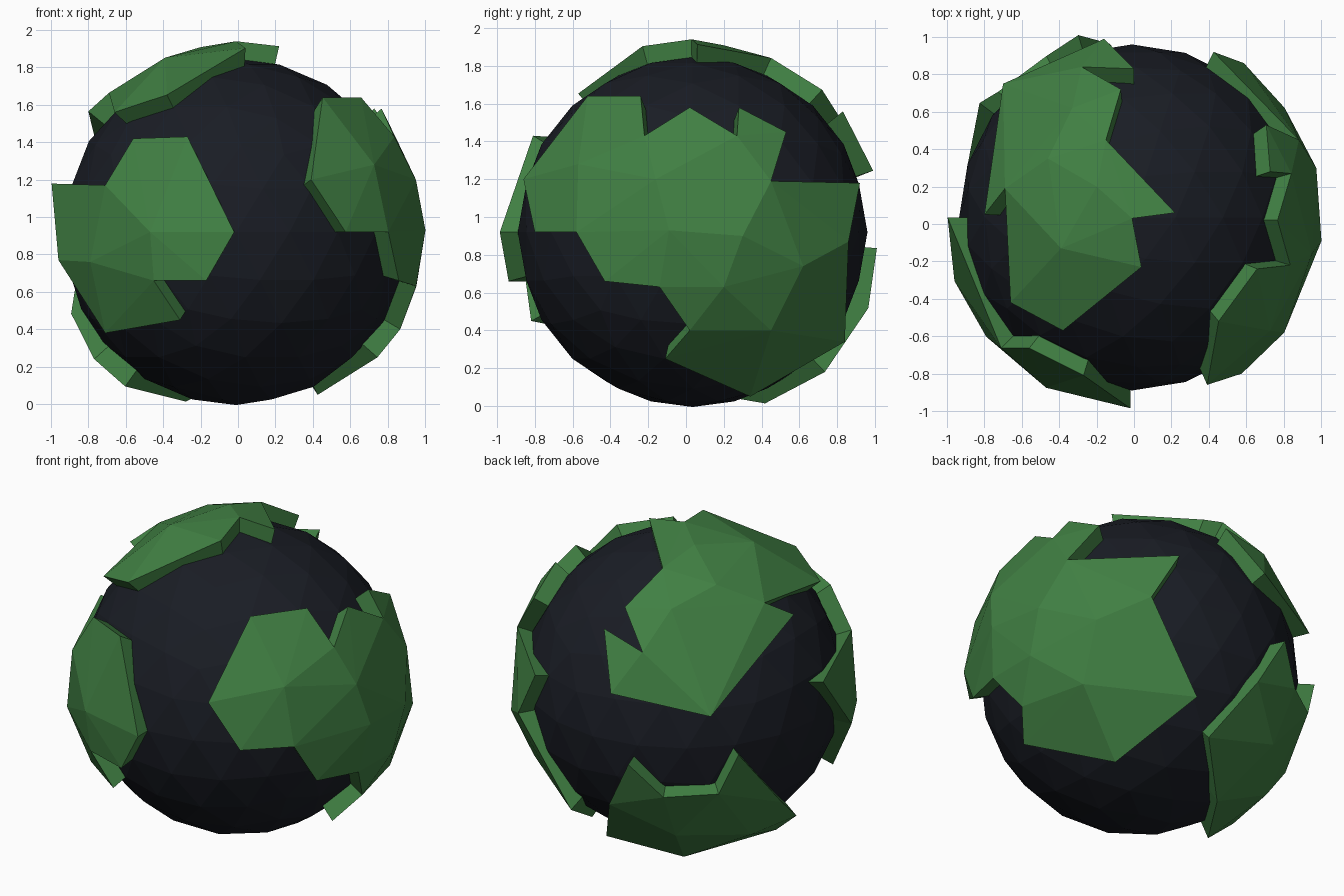
import bpy, bmesh, math
from mathutils import Vector
from mathutils.geometry import delaunay_2d_cdt

if "Cube" in bpy.data.objects:
    bpy.data.objects.remove(bpy.data.objects["Cube"])

CENTRE = Vector((-0.01, 0.035, 0.92))
OCEAN_R, LAND_R, INNER_R = 0.925, 1.02, 0.87


def material(name, colour):
    m = bpy.data.materials.new(name)
    m.diffuse_color = (*colour, 1)
    m.use_nodes = True
    m.node_tree.nodes["Principled BSDF"].inputs["Base Color"].default_value = m.diffuse_color
    return m


GREEN = material("land_green", (0.052, 0.215, 0.056))
DARK = material("ocean_dark", (0.010, 0.012, 0.018))


def finish(bm, name, mat):
    bmesh.ops.recalc_face_normals(bm, faces=bm.faces[:])
    me = bpy.data.meshes.new(name)
    bm.to_mesh(me)
    bm.free()
    me.materials.append(mat)
    ob = bpy.data.objects.new(name, me)
    ob.location = CENTRE
    bpy.context.collection.objects.link(ob)


def lift(axis, sign, p):
    """Direction on the land sphere seen at 2D point p in an axis view."""
    others = [i for i in range(3) if i != axis]
    d = Vector((0, 0, 0))
    for i, value in zip(others, p):
        d[i] = value - CENTRE[i]
    d[axis] = sign * math.sqrt(max(0, LAND_R ** 2 - d.length_squared))
    return d.normalized()


def land(name, outline, inner):
    """Raised plate: triangulated outline on the sphere with walls to the ocean."""
    dirs = outline + inner
    n = sum(dirs, Vector()).normalized()
    u = n.orthogonal().normalized()
    v = n.cross(u)
    flat = [Vector((d.dot(u), d.dot(v))) / (1 + d.dot(n)) for d in dirs]
    k = len(outline)
    loop = [(i, (i + 1) % k) for i in range(k)]
    tris = delaunay_2d_cdt(flat, loop, [list(range(k))], 1, 1e-5)
    bm = bmesh.new()
    top, low = [], []
    for q in tris[0]:
        s = 1 + q.length_squared
        d = (u * q.x + v * q.y) * (2 / s) + n * ((2 - s) / s)
        top.append(bm.verts.new(d * LAND_R))
        low.append(bm.verts.new(d * INNER_R))
    edges = {}
    for f in tris[2]:
        bm.faces.new([top[i] for i in f])
        bm.faces.new([low[i] for i in reversed(f)])
        for a, b in zip(f, list(f[1:]) + [f[0]]):
            edges.setdefault(frozenset((a, b)), []).append((a, b))
    for uses in edges.values():
        if len(uses) == 1:
            a, b = uses[0]
            bm.faces.new([top[b], top[a], low[a], low[b]])
    finish(bm, name, GREEN)


def land_from_view(name, axis, sign, outline, inner):
    land(name, [lift(axis, sign, p) for p in outline], [lift(axis, sign, p) for p in inner])


# ocean ball
bm = bmesh.new()
bmesh.ops.create_icosphere(bm, subdivisions=3, radius=OCEAN_R)
finish(bm, "ocean", DARK)

# right continent, (y, z) outline
land_from_view("right_continent", 0, 1,
    [(-.52, 1.64), (-.24, 1.64), (-.22, 1.43), (.02, 1.58), (.27, 1.43), (.28, 1.58),
     (.53, 1.45), (.45, 1.19), (.92, 1.18), (.86, .87), (.84, .34), (.34, .05),
     (-.11, .25), (.02, .40), (-.14, .63), (-.43, .66), (-.58, .92), (-.80, .92), (-.86, 1.2)],
    [(-.57, 1.28), (-.16, 1.2), (-.09, .93), (.3, .9), (.2, .63), (.62, .74), (.45, .4)])

# front left continent, (x, z) outline
land_from_view("front_continent", 1, -1,
    [(-1.0, 1.18), (-.71, 1.17), (-.56, 1.42), (-.27, 1.43), (-.02, .92), (-.17, .66),
     (-.45, .66), (-.31, .45), (-.71, .38), (-.96, .77)],
    [(-.47, .92), (-.79, .76)])

# top continent, (x, y) outline
land_from_view("top_continent", 2, 1,
    [(.22, .06), (-.15, .45), (-.07, .72), (-.28, .84), (0, .83), (-.16, .99), (-.70, .75),
     (-.80, .05), (-.69, .19), (-.66, -.42), (-.38, -.57), (.04, -.23), (-.01, .03)],
    [(-.39, -.13), (-.2, .2), (-.46, .35), (-.33, .62)])

# back left continent, wraps under the ball
back = [(-.28, .95, .84), (-.48, .92, .62), (-.74, .72, .64), (-.83, .65, .9), (-.88, .3, .49),
        (-.77, -.02, .24), (-.6, -.05, .1), (-.28, .42, .01), (.05, .735, .18), (-.13, .96, .52)]
land("back_continent", [(Vector(p) - CENTRE).normalized() for p in back],
     [(Vector(p) - CENTRE).normalized() for p in [(-.45, .75, .3), (-.7, .35, .25)]])
